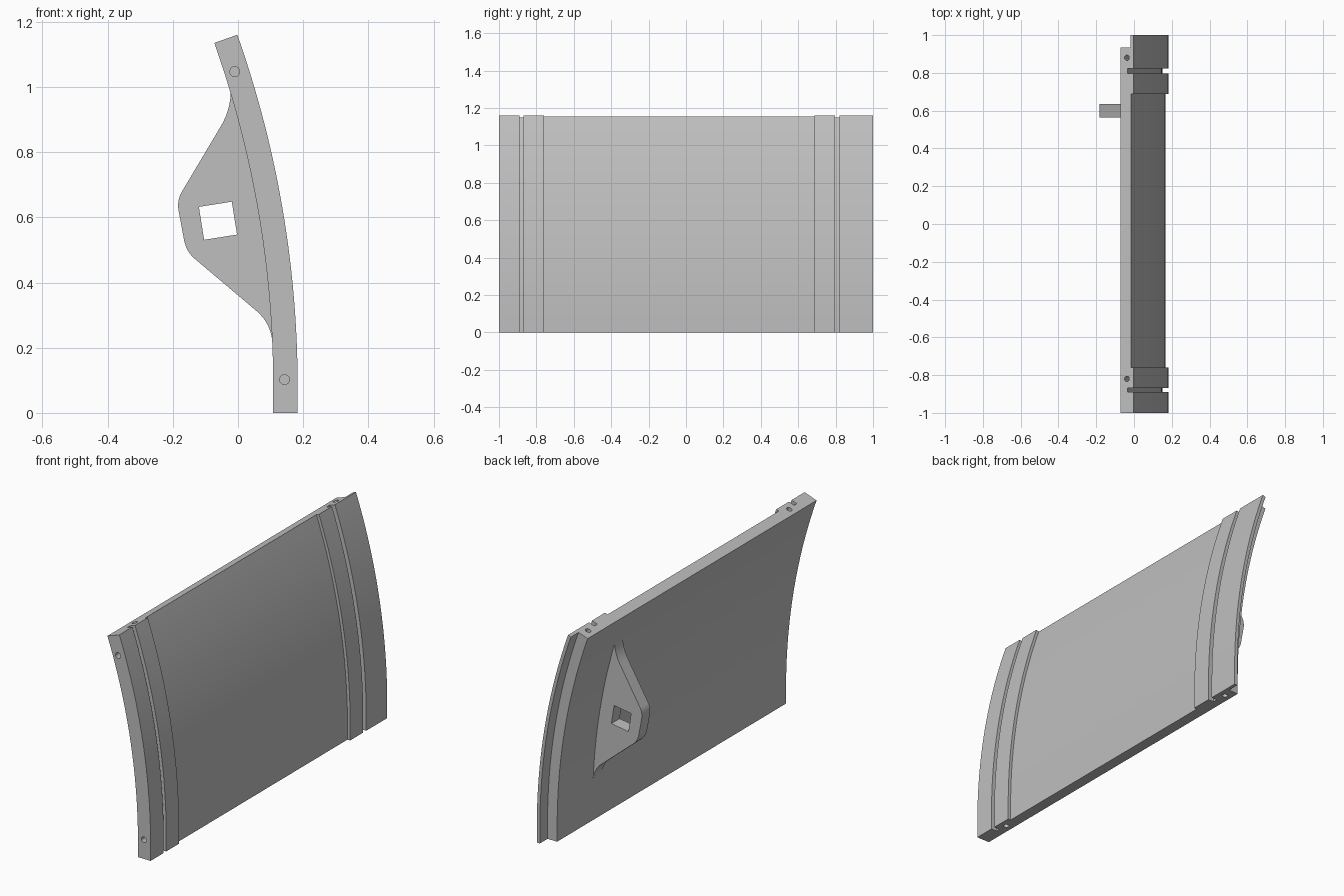
import bpy, bmesh, math
from mathutils import Vector, Matrix

cube = bpy.data.objects.get("Cube")
if cube:
    bpy.data.objects.remove(cube, do_unlink=True)

grey = bpy.data.materials.new("plain grey")
grey.use_nodes = True
grey.diffuse_color = (0.52, 0.52, 0.52, 1)
grey.node_tree.nodes["Principled BSDF"].inputs["Base Color"].default_value = grey.diffuse_color

FRONT_X, STRAIGHT, RADIUS, ANGLE = 0.183, 0.08, 3.245, math.radians(19.44)
THICK = 0.075


def on_arc(t, depth):
    """Point (x, z) at fraction t of the bend, depth below the outer skin."""
    a, r = t * ANGLE, RADIUS - depth
    return FRONT_X - RADIUS + r * math.cos(a), STRAIGHT + r * math.sin(a)


def make_object(name, bm):
    bmesh.ops.recalc_face_normals(bm, faces=bm.faces)
    mesh = bpy.data.meshes.new(name)
    bm.to_mesh(mesh)
    bm.free()
    mesh.materials.append(grey)
    obj = bpy.data.objects.new(name, mesh)
    bpy.context.collection.objects.link(obj)
    return obj


def loft(name, rings):
    """Join equal closed rings into a capped solid."""
    bm = bmesh.new()
    loops = [[bm.verts.new(p) for p in ring] for ring in rings]
    n = len(loops[0])
    for a, b in zip(loops, loops[1:]):
        for i in range(n):
            j = (i + 1) % n
            bm.faces.new((a[i], a[j], b[j], b[i]))
    bm.faces.new(loops[0])
    bm.faces.new(loops[-1])
    return make_object(name, bm)


def slab(name, outline, y0, y1):
    return loft(name, [[(x, y, z) for x, z in outline] for y in (y0, y1)])


def cut(obj, cutter):
    cutter.hide_render = True
    mod = obj.modifiers.new("cut", "BOOLEAN")
    mod.operation, mod.solver, mod.object = "DIFFERENCE", "EXACT", cutter
    bpy.context.view_layer.objects.active = obj
    bpy.ops.object.modifier_apply(modifier=mod.name)
    bpy.data.objects.remove(cutter, do_unlink=True)


def rounded(points, cuts, steps=8):
    """Round the inner corners of an open path."""
    pts = [Vector(p) for p in points]
    out = [pts[0]]
    for before, corner, after, c in zip(pts, pts[1:], pts[2:], cuts):
        a = corner + (before - corner).normalized() * c
        b = corner + (after - corner).normalized() * c
        for k in range(steps + 1):
            t = k / steps
            out.append(a * (1 - t) ** 2 + corner * 2 * t * (1 - t) + b * t * t)
    return [tuple(p) for p in out + [pts[-1]]]


# Curved panel: plan outline (y, depth) with grooves, recess and rear end step
section = [(-1, THICK), (-1, 0)]
for y0, y1, depth in ((-0.89, -0.868, 0.033), (-0.76, 0.687, 0.016), (0.797, 0.822, 0.033)):
    section += [(y0, 0), (y0, depth), (y1, depth), (y1, 0)]
section += [(1, 0), (1, 0.018), (0.935, 0.018), (0.935, THICK)]

rings = [[(FRONT_X - d, y, 0) for y, d in section]]
STEPS = 36
for i in range(STEPS + 1):
    ring = []
    for y, d in section:
        x, z = on_arc(i / STEPS, d)
        ring.append((x, y, z))
    rings.append(ring)
panel = loft("curved_panel", rings)

# Dowel holes in the top and bottom edges and the front end
holes = bmesh.new()


def hole(location, rotation, radius):
    bmesh.ops.create_cone(holes, cap_ends=True, segments=24, radius1=radius, radius2=radius,
                          depth=0.12, matrix=Matrix.Translation(location) @ rotation)


top_x, top_z = on_arc(1, THICK / 2)
for y in (-0.82, 0.88):
    hole((top_x, y, top_z), Matrix.Rotation(-ANGLE, 4, "Y"), 0.014)
    hole((FRONT_X - THICK / 2, y, 0), Matrix.Identity(4), 0.014)
for x, z in ((-0.01, 1.047), (0.143, 0.102)):
    hole((x, -1, z), Matrix.Rotation(math.pi / 2, 4, "X"), 0.015)
cut(panel, make_object("hole_cutter", holes))

# Rear bracket, its inner edge buried in the panel
outline = rounded([(-0.022, 1.0), (-0.022, 0.931), (-0.188, 0.652), (-0.159, 0.495),
                   (0.105, 0.272), (0.106, 0.2)], (0.06, 0.032, 0.035, 0.065))
outline += [on_arc(0.11 + 0.74 * k / 12, 0.05) for k in range(13)]
bracket = slab("rear_bracket", outline, 0.565, 0.635)
window = [(-0.12, 0.632), (-0.019, 0.648), (-0.003, 0.547), (-0.104, 0.531)]
cut(bracket, slab("window_cutter", window, 0.5, 0.7))

# Smooth shading with sharp edges kept
for obj in (panel, bracket):
    bpy.ops.object.select_all(action="DESELECT")
    obj.select_set(True)
    bpy.context.view_layer.objects.active = obj
    bpy.ops.object.shade_smooth_by_angle(angle=math.radians(25))
